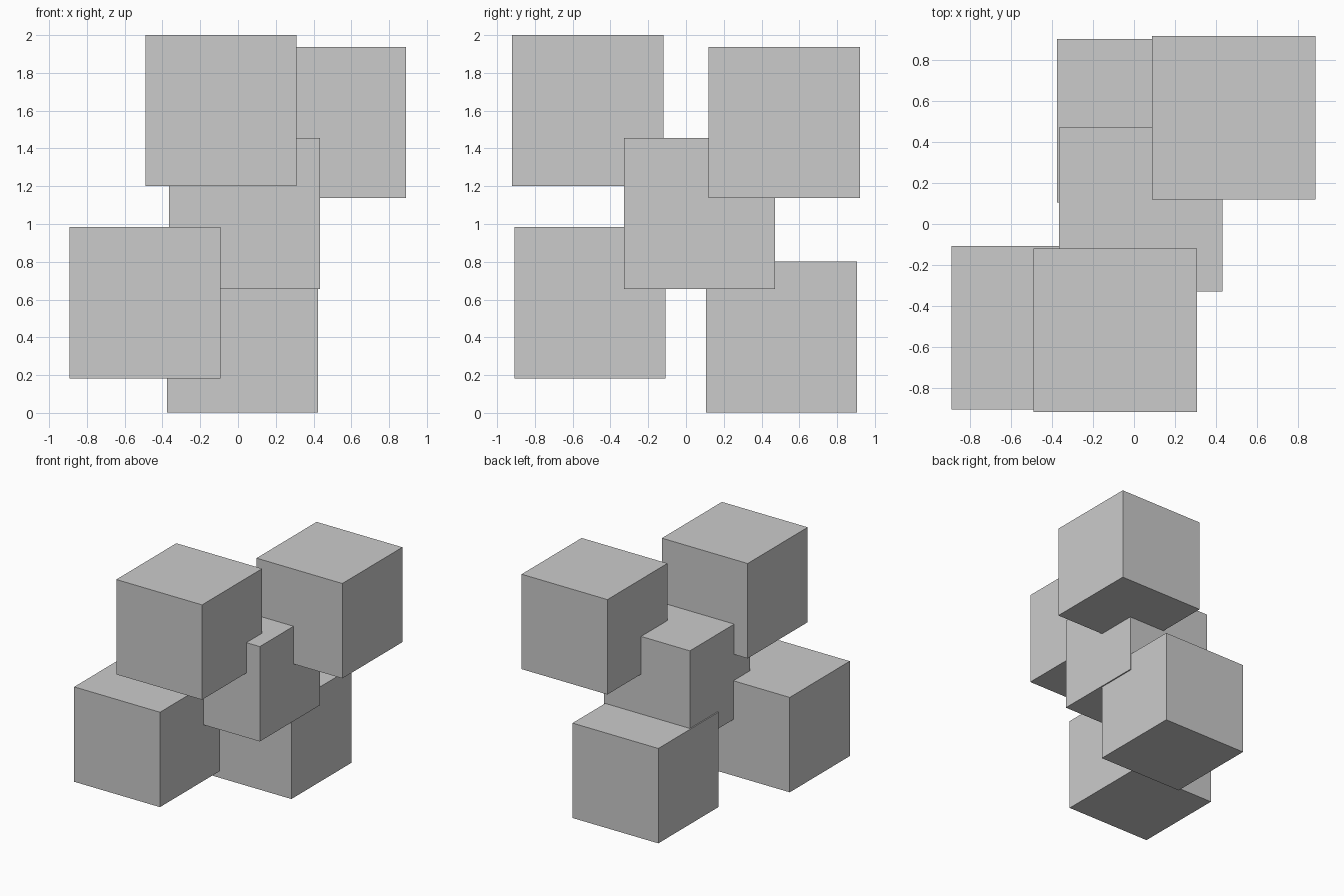
import bpy

if "Cube" in bpy.data.objects:
    bpy.data.objects.remove(bpy.data.objects["Cube"])

SIDE = 0.8

# Five equal, axis-aligned cubes: name and centre
cubes = {
    "upper_front_cube": (-0.091, -0.52, 1.60),
    "upper_back_cube": (0.489, 0.52, 1.538),
    "middle_cube": (0.034, 0.071, 1.056),
    "lower_front_cube": (-0.492, -0.508, 0.583),
    "lower_back_cube": (0.024, 0.506, 0.402),
}

for name, centre in cubes.items():
    bpy.ops.mesh.primitive_cube_add(size=SIDE, location=centre)
    bpy.context.object.name = name
